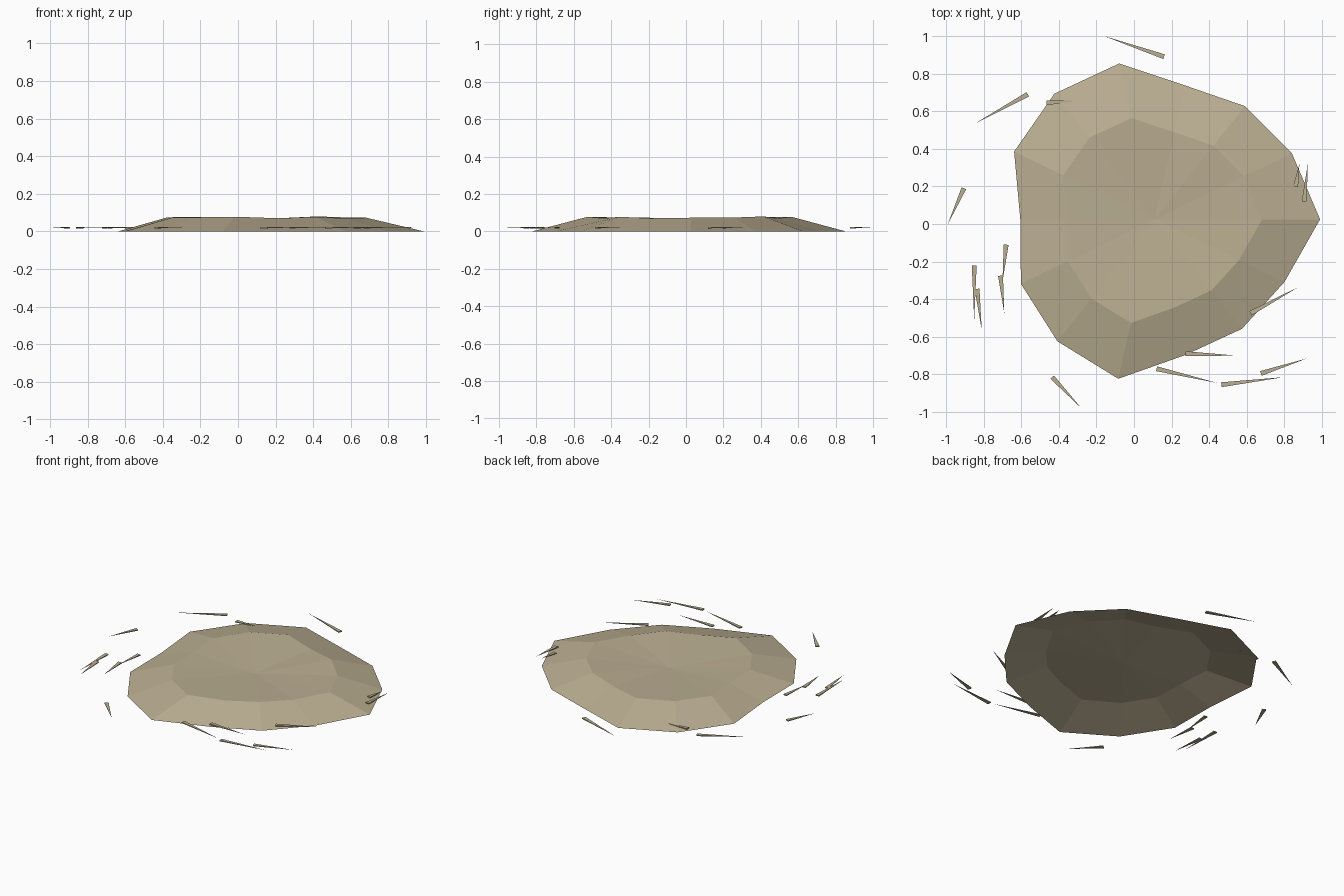
import bpy
import bmesh
from math import cos, sin, tau
from mathutils import Vector

default_cube = bpy.data.objects.get("Cube")
if default_cube:
    bpy.data.objects.remove(default_cube, do_unlink=True)


def make_material(name, colour):
    material = bpy.data.materials.new(name)
    material.use_nodes = True
    material.diffuse_color = colour
    material.node_tree.nodes["Principled BSDF"].inputs["Base Color"].default_value = colour
    return material


def finish(bm, name, material):
    mesh = bpy.data.meshes.new(name)
    bm.to_mesh(mesh)
    bm.free()
    mesh.materials.append(material)
    part = bpy.data.objects.new(name, mesh)
    bpy.context.collection.objects.link(part)
    return part


straw = make_material("dry straw", (0.50, 0.43, 0.29, 1))

# Mound: irregular open shell with a sloping rim and a shallow dished top
centre = Vector((0.11, 0.025, 0))
rim_radii = [.88, .81, .77, .73, .85, .855, .83, .715, .79, .83, .87, .74, .745, .767]
crest_heights = [.073, .074, .08, .07, .078, .077, .075,
                 .07, .073, .075, .078, .07, .078, .07]
crest_ratio = 0.65
sides = len(rim_radii)

bm = bmesh.new()
rim, crest = [], []
for i, (radius, height) in enumerate(zip(rim_radii, crest_heights)):
    angle = tau * i / sides
    spoke = Vector((cos(angle), sin(angle), 0)) * radius
    rim.append(bm.verts.new(centre + spoke))
    crest.append(bm.verts.new(centre + spoke * crest_ratio + Vector((0, 0, height))))
dish = bm.verts.new(centre + Vector((0, 0, 0.05)))
for i in range(sides):
    j = (i + 1) % sides
    bm.faces.new((rim[i], rim[j], crest[j], crest[i]))
    bm.faces.new((crest[i], crest[j], dish))
finish(bm, "straw_mound", straw)


# Loose stalks: thin wedges tapering from a blunt end to a point
def add_stalk(name, blunt, tip, width=0.026, thickness=0.007, level=0.02):
    start = Vector((*blunt, level))
    end = Vector((*tip, level))
    across = (end - start).cross(Vector((0, 0, 1))).normalized() * width / 2
    up = Vector((0, 0, thickness / 2))
    bm = bmesh.new()
    corners = [bm.verts.new(start + across * a + up * b)
               for a, b in ((-1, -1), (1, -1), (1, 1), (-1, 1))]
    point = bm.verts.new(end)
    bm.faces.new(corners)
    for i in range(len(corners)):
        bm.faces.new((corners[i], corners[i - 1], point))
    bmesh.ops.recalc_face_normals(bm, faces=bm.faces)
    finish(bm, name, straw)


stalks = [
    ((.16, .89), (-.16, 1)),
    ((-.565, .69), (-.845, .535)),
    ((-.905, .19), (-.99, 0)),
    ((-.68, -.11), (-.7, -.31)),
    ((-.71, -.275), (-.69, -.475)),
    ((-.85, -.22), (-.85, -.51)),
    ((-.835, -.345), (-.81, -.565)),
    ((-.435, -.815), (-.28, -.98)),
    ((.12, -.77), (.44, -.845)),
    ((.275, -.69), (.545, -.7)),
    ((.465, -.855), (.795, -.815)),
    ((.675, -.795), (.92, -.715)),
    ((.62, -.475), (.875, -.335)),
    ((.86, .2), (.88, .32)),
    ((.905, .12), (.925, .32)),
    ((-.465, .645), (-.295, .655)),
]
for number, (blunt, tip) in enumerate(stalks, start=1):
    add_stalk(f"loose_stalk_{number}", blunt, tip)
